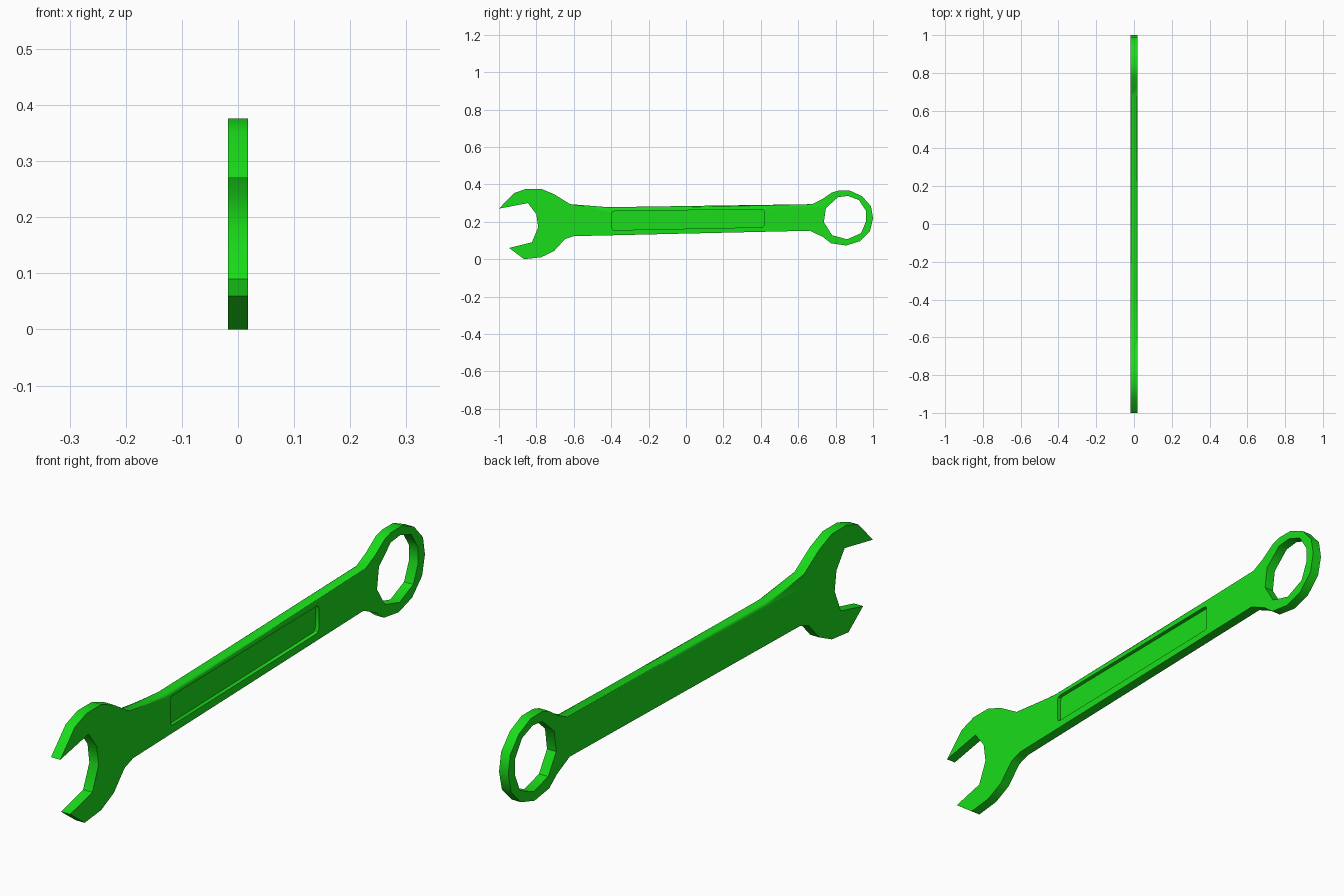
import bpy, bmesh

if "Cube" in bpy.data.objects:
    bpy.data.objects.remove(bpy.data.objects["Cube"])

HALF = 0.0177  # half thickness of the wrench


def prism(name, pts, x0, x1):
    """Extrude a (y, z) outline along x."""
    bm = bmesh.new()
    face = bm.faces.new([bm.verts.new((x0, y, z)) for y, z in pts])
    ext = bmesh.ops.extrude_face_region(bm, geom=[face])
    for v in ext["geom"]:
        if isinstance(v, bmesh.types.BMVert):
            v.co.x = x1
    bmesh.ops.recalc_face_normals(bm, faces=bm.faces[:])
    return finish(bm, name)


def finish(bm, name):
    me = bpy.data.meshes.new(name)
    bm.to_mesh(me)
    bm.free()
    ob = bpy.data.objects.new(name, me)
    bpy.context.collection.objects.link(ob)
    return ob


def bevel_edges(ob, test, offset, segments):
    bm = bmesh.new()
    bm.from_mesh(ob.data)
    edges = [e for e in bm.edges if test(e)]
    bmesh.ops.bevel(bm, geom=edges, offset=offset, segments=segments,
                    profile=0.5, affect='EDGES', clamp_overlap=True)
    bm.to_mesh(ob.data)
    bm.free()


def cut(ob, cutter):
    mod = ob.modifiers.new("cut", 'BOOLEAN')
    mod.operation = 'DIFFERENCE'
    mod.solver = 'EXACT'
    mod.object = cutter
    bpy.context.view_layer.objects.active = ob
    bpy.ops.object.modifier_apply(modifier=mod.name)
    bpy.data.objects.remove(cutter)


# Outline: open jaw, handle, ring end
jaw_top = [(-0.845, 0.30), (-1.0, 0.27), (-0.92, 0.353), (-0.855, 0.376),
           (-0.775, 0.376), (-0.706, 0.348), (-0.62, 0.294), (-0.417, 0.278)]
ring = [(0.674, 0.294), (0.727, 0.32), (0.78, 0.356), (0.813, 0.366),
        (0.877, 0.366), (0.941, 0.337), (0.989, 0.283), (1.0, 0.219),
        (0.984, 0.15), (0.93, 0.096), (0.856, 0.073), (0.775, 0.085),
        (0.733, 0.118), (0.663, 0.152)]
jaw_bottom = [(-0.60, 0.123), (-0.647, 0.107), (-0.706, 0.043), (-0.775, 0.01),
              (-0.866, 0.0), (-0.946, 0.06), (-0.824, 0.09), (-0.79, 0.171),
              (-0.80, 0.24)]
wrench = prism("wrench", jaw_top + ring + jaw_bottom, -HALF, HALF)

# Rounded long edges of the handle
bevel_edges(wrench, lambda e: all(-0.63 < v.co.y < 0.68 for v in e.verts)
            and abs(e.verts[0].co.x - e.verts[1].co.x) < 1e-5, 0.012, 3)

# Hole in the ring end
hole = [(0.813, 0.332), (0.866, 0.338), (0.925, 0.316), (0.963, 0.257),
        (0.963, 0.203), (0.936, 0.139), (0.861, 0.106), (0.781, 0.128),
        (0.737, 0.198), (0.748, 0.273)]
cut(wrench, prism("ring_hole_cutter", hole, -0.1, 0.1))

# Shallow recess on the +x face of the handle
recess = prism("recess_cutter", [(-0.396, 0.155), (0.418, 0.171),
                                 (0.418, 0.266), (-0.396, 0.257)], 0.004, 0.1)
bevel_edges(recess, lambda e: abs(e.verts[0].co.x - e.verts[1].co.x) > 0.05,
            0.012, 2)
cut(wrench, recess)

# Green paint
mat = bpy.data.materials.new("green")
mat.diffuse_color = (0.01, 0.72, 0.01, 1)
mat.use_nodes = True
mat.node_tree.nodes["Principled BSDF"].inputs["Base Color"].default_value = mat.diffuse_color
wrench.data.materials.clear()
wrench.data.materials.append(mat)
for p in wrench.data.polygons:
    p.material_index = 0

bpy.ops.object.select_all(action='DESELECT')
wrench.select_set(True)
bpy.context.view_layer.objects.active = wrench
bpy.ops.object.shade_smooth_by_angle(angle=0.7)
